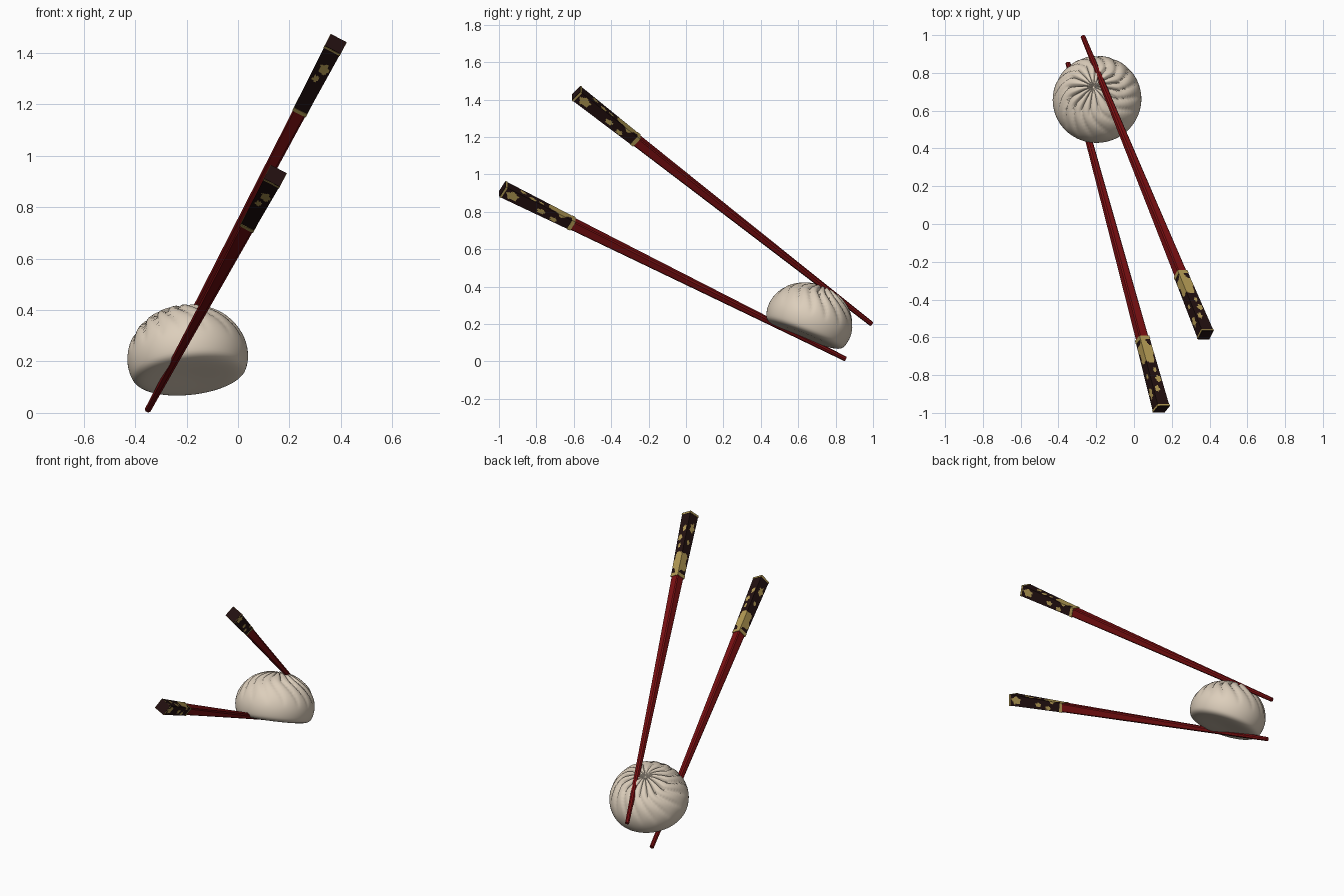
import bpy, bmesh, math
from mathutils import Vector, Matrix

if "Cube" in bpy.data.objects:
    bpy.data.objects.remove(bpy.data.objects["Cube"])


def mat(name, rgb):
    m = bpy.data.materials.new(name)
    m.diffuse_color = (*rgb, 1)
    m.use_nodes = True
    m.node_tree.nodes["Principled BSDF"].inputs["Base Color"].default_value = m.diffuse_color
    return m


RED = mat("red lacquer", (0.20, 0.005, 0.006))
DARK = mat("dark lacquer", (0.016, 0.005, 0.005))
GOLD = mat("gold leaf", (0.46, 0.33, 0.09))
DOUGH = mat("steamed dough", (0.72, 0.62, 0.50))


def finish(name, bm, mats, frame, smooth=None):
    bmesh.ops.recalc_face_normals(bm, faces=bm.faces)
    me = bpy.data.meshes.new(name)
    bm.to_mesh(me)
    bm.free()
    for m in mats:
        me.materials.append(m)
    ob = bpy.data.objects.new(name, me)
    bpy.context.collection.objects.link(ob)
    ob.matrix_world = frame
    if smooth:
        bpy.ops.object.select_all(action='DESELECT')
        ob.select_set(True)
        bpy.context.view_layer.objects.active = ob
        bpy.ops.object.shade_smooth_by_angle(angle=math.radians(smooth))
    return ob


def loft(bm, rings, cap=True, rule=None):
    """Skin a list of closed rings; rule(ring, column) gives the material."""
    vs = [[bm.verts.new(p) for p in r] for r in rings]
    n = len(rings[0])
    for i in range(len(vs) - 1):
        for j in range(n):
            k = (j + 1) % n
            f = bm.faces.new((vs[i][j], vs[i][k], vs[i + 1][k], vs[i + 1][j]))
            if rule:
                f.material_index = rule(i, j)
    if cap:
        bm.faces.new(vs[0])
        bm.faces.new(vs[-1])


def square(h, z, per=1):
    """Square ring, starting at the top left corner and going clockwise."""
    c = [(-h, h), (h, h), (h, -h), (-h, -h)]
    out = []
    for s in range(4):
        a, b = c[s], c[(s + 1) % 4]
        for i in range(per):
            f = i / per
            out.append((a[0] + (b[0] - a[0]) * f, a[1] + (b[1] - a[1]) * f, z))
    return out


def octagon(h, z, cut):
    k = h * (1 - cut)
    return [(x, y, z) for x, y in ((-k, h), (k, h), (h, k), (h, -k),
                                   (k, -h), (-k, -h), (-h, -k), (-h, k))]


# gold patches on the handle: place round the four sides, place along, radii
PATCHES = [(0.1, .34, 1.0, .07), (1.45, .06, .33, .035), (1.55, .24, .22, .022),
           (1.75, .32, .2, .02), (.7, .17, .25, .02), (.35, .11, .2, .02),
           (.6, .225, .15, .015), (3.4, .1, .25, .03), (3.5, .2, .17, .016),
           (2.4, .13, .3, .03), (2.6, .2, .2, .02)]
PER, ROWS, HANDLE, LENGTH = 12, 72, 0.43, 2.11


def patch_rule(i, j):
    s, t = (j + .5) / PER, (i + .5) / ROWS * HANDLE
    for ps, pt, rs, rt in PATCHES:
        ds = (s - ps + 2) % 4 - 2
        x, y = ds / rs, (t - pt) / rt
        a = math.atan2(y, x)
        if math.hypot(x, y) < 1 + .16 * math.sin(5 * a + ps * 7):
            return 1
    return 0


def chopstick(label, butt, tip):
    butt, tip = Vector(butt), Vector(tip)
    w = (tip - butt).normalized()
    u = Vector((.89, 0, -.46))
    u = (u - w * u.dot(w)).normalized()
    v = u.cross(-w) * -1
    frame = Matrix((u, v, w)).transposed().to_4x4()
    frame.translation = butt
    length = (tip - butt).length

    def half(t):
        return .034 - .006 * t / HANDLE
    # dark painted handle
    bm = bmesh.new()
    loft(bm, [square(half(t), t, PER)
              for t in (i / ROWS * HANDLE for i in range(ROWS + 1))], True, patch_rule)
    finish(label + "_handle", bm, [DARK, GOLD], frame)
    # gold bands at the butt and the joint
    for part, a, b in (("end_band", .003, .013), ("joint_band", HANDLE - .018, HANDLE + .003)):
        bm = bmesh.new()
        r = [(half(a) - .006, a), (half(a) + .0015, a), (half(b) + .0015, b), (half(b) - .006, b)]
        loft(bm, [square(h, z) for h, z in r], False)
        finish(label + "_" + part, bm, [GOLD], frame)
    # red tapered shaft, square with cut corners turning to an octagon
    bm = bmesh.new()
    loft(bm, [octagon(.027 + (.012 - .027) * f, HANDLE - .002 + (length - HANDLE + .002) * f,
                      .2 + .38 * f) for f in (0, .25, .5, .75, 1)])
    finish(label + "_shaft", bm, [RED], frame)


chopstick("lower_chopstick", (.145, -.982, .922), (-.35, .853, .013))
chopstick("upper_chopstick", (.38, -.588, .1435 * 10), (-.27, .992, .2))

# bun: pleated dome, radius and height points from base to dimple
PROFILE = [(0, -.004), (.10, -.008), (.175, -.008), (.212, .003), (.228, .03), (.235, .075),
           (.228, .125), (.205, .175), (.172, .215), (.13, .245), (.085, .264),
           (.05, .272), (.025, .268), (.006, .255)]


def spline(pts, steps):
    out = []
    for i in range(len(pts) - 1):
        p = [Vector(pts[min(max(i + k, 0), len(pts) - 1)]) for k in (-1, 0, 1, 2)]
        for s in range(steps):
            t = s / steps
            out.append(.5 * (2 * p[1] + (p[2] - p[0]) * t
                             + (2 * p[0] - 5 * p[1] + 4 * p[2] - p[3]) * t * t
                             + (3 * p[1] - p[0] - 3 * p[2] + p[3]) * t ** 3))
    return out + [Vector(pts[-1])]


COLS, PLEATS = 160, 16
rings = []
for r, z in spline(PROFILE, 3)[1:]:
    ring = []
    rise = min(max((z - .09) / .15, 0), 1) if r < .234 else 0
    for j in range(COLS):
        a = j / COLS * math.tau
        twist = 0.5 * rise * rise
        wave = abs(math.sin((a + twist) * PLEATS / 2 + .35 * math.sin(3 * a)))
        groove = (1 - wave) ** 2 * rise * (.75 + .25 * math.sin(2 * a + 1))
        rr = r * (1 - .10 * groove)
        ring.append((rr * math.cos(a), rr * math.sin(a), z - .020 * groove * min(1, r / .06)))
    rings.append(ring)
bm = bmesh.new()
loft(bm, rings)
n = Vector((-.10, .36, .93)).normalized()
frame = Vector((0, 0, 1)).rotation_difference(n).to_matrix().to_4x4()
frame.translation = (-.188, .632, .145)
finish("bun", bm, [DOUGH], frame, 50)
